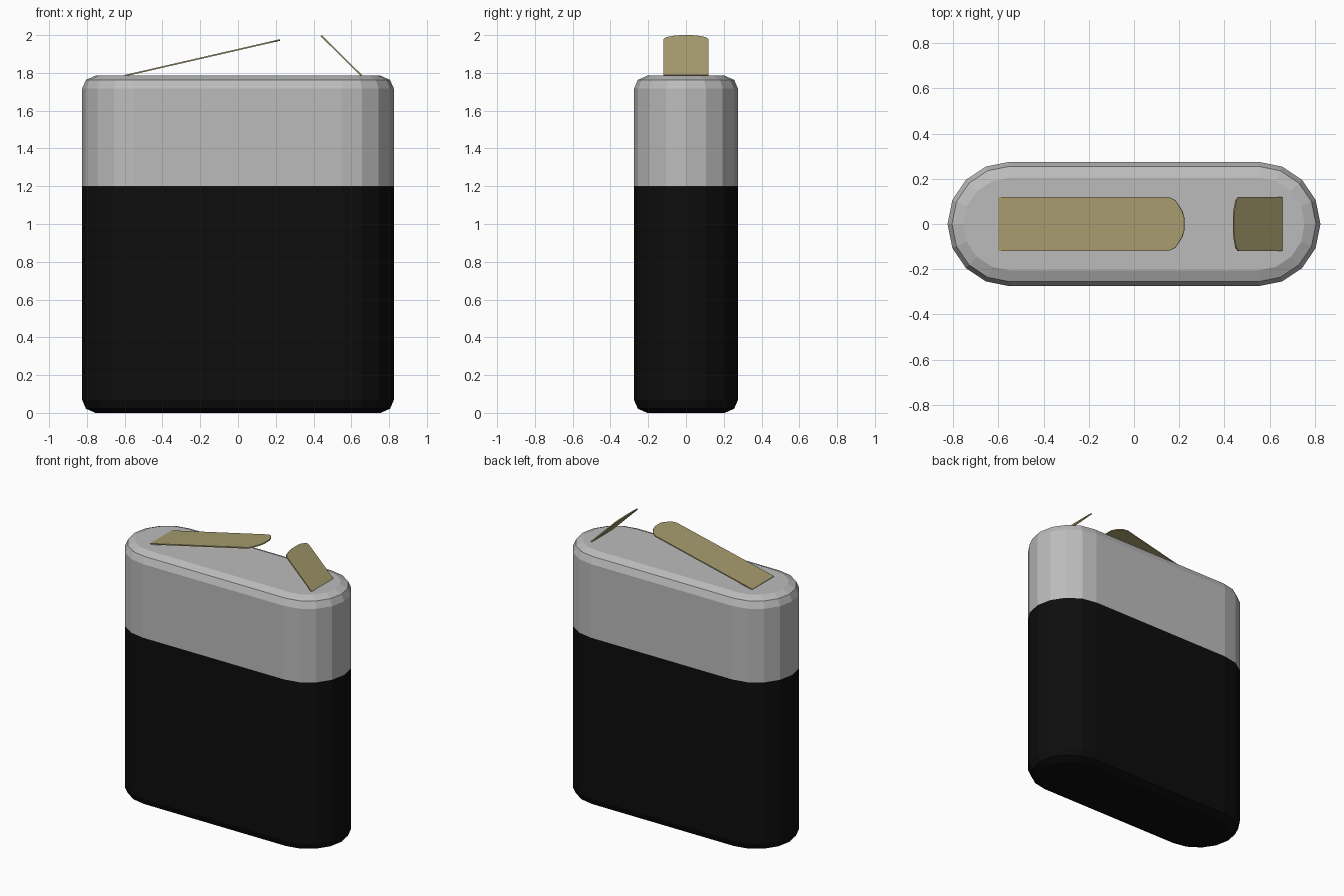
import bpy, bmesh, math
from mathutils import Matrix, Vector

cube = bpy.data.objects.get("Cube")
if cube:
    bpy.data.objects.remove(cube, do_unlink=True)


def material(name, rgb):
    mat = bpy.data.materials.new(name)
    mat.use_nodes = True
    mat.diffuse_color = (*rgb, 1)
    node = next(n for n in mat.node_tree.nodes if n.type == 'BSDF_PRINCIPLED')
    node.inputs["Base Color"].default_value = (*rgb, 1)
    node.inputs["Roughness"].default_value = 0.8
    return mat


black = material("black", (0.004, 0.004, 0.004))
grey = material("light grey", (0.5, 0.5, 0.5))
gold = material("dull gold", (0.38, 0.33, 0.155))


def finish(name, bm, mat):
    bmesh.ops.recalc_face_normals(bm, faces=bm.faces)
    mesh = bpy.data.meshes.new(name)
    bm.to_mesh(mesh)
    bm.free()
    mesh.materials.append(mat)
    obj = bpy.data.objects.new(name, mesh)
    bpy.context.collection.objects.link(obj)
    return obj


HALF_STRAIGHT, RADIUS, HEIGHT, SPLIT, SEGMENTS = 0.55, 0.275, 1.785, 1.2, 8
# Rounded rim as (inset, distance from the end)
RIM = [(0, 0.068), (0.02, 0.022), (0.07, 0)]


def stadium(bm, inset, z):
    """Ring of a rectangle with semicircular ends."""
    r = RADIUS - inset
    ring = []
    for side in (1, -1):
        for i in range(SEGMENTS + 1):
            a = -math.pi / 2 + math.pi * i / SEGMENTS
            ring.append(bm.verts.new((side * (HALF_STRAIGHT + r * math.cos(a)),
                                      side * r * math.sin(a), z)))
    return ring


def shell(name, levels, mat):
    """Loft through the levels; the last one is closed, the first stays open at the seam."""
    bm = bmesh.new()
    rings = [stadium(bm, inset, z) for inset, z in levels]
    for low, high in zip(rings, rings[1:]):
        for i in range(len(low)):
            j = (i + 1) % len(low)
            bm.faces.new((low[i], low[j], high[j], high[i]))
    bm.faces.new(rings[-1])
    obj = finish(name, bm, mat)
    return obj


# Body: dark lower case and pale upper case meeting at a seam
shell("lower_case", [(0, SPLIT)] + RIM, black)
shell("upper_case", [(0, SPLIT)] + [(i, HEIGHT - d) for i, d in RIM], grey)


def contact(name, root_x, tip_x, tip_z, end):
    """Thin metal strip rising from the lid, with a rounded tip.
    end lists (distance back from the tip, half width)."""
    root = Vector((root_x, 0, HEIGHT))
    along = Vector((tip_x, 0, tip_z)) - root
    length = along.length
    along.normalize()
    across = Vector((0, 1, 0))
    normal = along.cross(across)
    half = [(0, 0.12)] + [(length - back, w) for back, w in end]
    outline = half + [(d, -w) for d, w in reversed(half)]
    bm = bmesh.new()
    face = bm.faces.new([bm.verts.new(root + along * d + across * w - normal * 0.004)
                         for d, w in outline])
    ext = bmesh.ops.extrude_face_region(bm, geom=[face])
    bmesh.ops.translate(bm, vec=normal * 0.008,
                        verts=[v for v in ext["geom"] if isinstance(v, bmesh.types.BMVert)])
    return finish(name, bm, gold)


# Spring contacts on the lid
contact("long_contact", -0.6, 0.222, 1.974, [(0.07, 0.12), (0.04, 0.105), (0.01, 0.06), (0, 0.03)])
contact("short_contact", 0.655, 0.44, 1.997, [(0.03, 0.12), (0.015, 0.105), (0.003, 0.06), (0, 0.03)])
